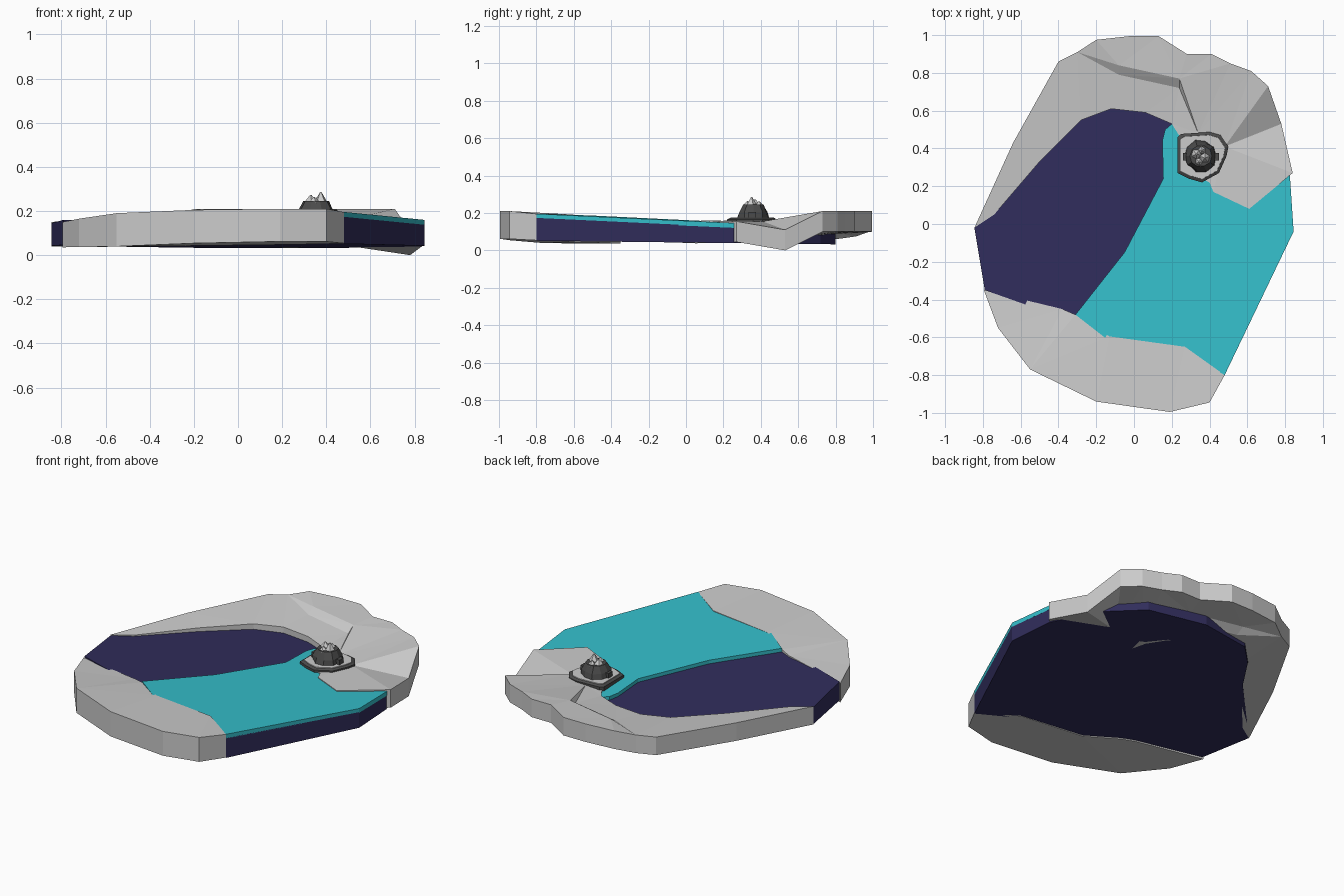
import bpy, bmesh, math, random
from mathutils import Vector
from mathutils.geometry import delaunay_2d_cdt

if "Cube" in bpy.data.objects:
    bpy.data.objects.remove(bpy.data.objects["Cube"])

random.seed(4)


def material(name, rgb):
    m = bpy.data.materials.new(name)
    m.diffuse_color = (*rgb, 1)
    m.use_nodes = True
    m.node_tree.nodes["Principled BSDF"].inputs["Base Color"].default_value = m.diffuse_color
    return m


DEEP = material("deep_blue", (0.03, 0.026, 0.105))
TEAL = material("teal", (0.035, 0.52, 0.60))
DARK = material("dark_rock", (0.07, 0.07, 0.07))


def finish(name, verts, faces, mat=None):
    me = bpy.data.meshes.new(name)
    me.from_pydata(verts, [], faces)
    bm = bmesh.new()
    bm.from_mesh(me)
    bmesh.ops.recalc_face_normals(bm, faces=bm.faces)
    bm.to_mesh(me)
    bm.free()
    ob = bpy.data.objects.new(name, me)
    bpy.context.collection.objects.link(ob)
    if mat:
        me.materials.append(mat)
    return ob


def slab(name, outline, bottom, mat=None, inner=(), creases=()):
    """Faceted slab: outline and inner points are (x, y, top z); bottom(x, y, z) gives the underside."""
    pts = list(outline) + list(inner)
    n = len(outline)
    flat = [Vector(p[:2]) for p in pts]
    out = delaunay_2d_cdt(flat, list(creases), [list(range(n))], 1, 1e-5)
    top = []
    for co, src in zip(out[0], out[3]):
        z = pts[src[0]][2] if src else 0.15
        top.append((co.x, co.y, z))
    low = [(x, y, bottom(x, y, z)) for x, y, z in top]
    k = len(top)
    tris = [tuple(f) for f in out[2]]
    faces = tris + [tuple(i + k for i in reversed(f)) for f in tris]
    used = {(f[i], f[(i + 1) % len(f)]) for f in tris for i in range(len(f))}
    faces += [(a, b, b + k, a + k) for a, b in used if (b, a) not in used]
    return finish(name, top + low, faces, mat)


def loft(name, rings, mat=None):
    """Stack of equal-sided rings, capped at both ends."""
    n = len(rings[0])
    verts = [p for r in rings for p in r]
    faces = [tuple(range(n)), tuple(range((len(rings) - 1) * n, len(rings) * n))]
    for j in range(len(rings) - 1):
        for i in range(n):
            a, b = j * n + i, j * n + (i + 1) % n
            faces.append((a, b, b + n, a + n))
    return finish(name, verts, faces, mat)


# Deep water slab
def sea(x, y):
    return 0.14 - 0.045 * y - 0.005 * x


deep = [(-0.845, -0.02), (-0.79, -0.35), (-0.31, -0.52), (-0.13, -0.62), (0.27, -0.68),
        (0.48, -0.80), (0.845, -0.04), (0.825, 0.25), (0.70, 0.52), (0.50, 0.72),
        (0.15, 0.80), (-0.17, 0.75), (-0.30, 0.62), (-0.44, 0.41)]
slab("deep_water", [(x, y, sea(x, y)) for x, y in deep],
     lambda x, y, z: 0.042 - 0.012 * y, DEEP)

# Shallow water sheet
shallow = [(-0.31, -0.48), (-0.13, -0.62), (0.27, -0.68), (0.48, -0.80), (0.845, -0.04),
           (0.825, 0.26), (0.60, 0.20), (0.42, 0.30), (0.30, 0.42), (0.20, 0.53),
           (0.165, 0.50), (0.15, 0.44), (0.155, 0.24), (-0.05, -0.15)]
slab("shallow_water", [(x, y, sea(x, y) + 0.022) for x, y in shallow],
     lambda x, y, z: sea(x, y) - 0.004, TEAL)

# South shore
south = [(-0.795, -0.35, 0.15), (-0.72, -0.55, 0.165), (-0.55, -0.77, 0.19),
         (-0.20, -0.94, 0.205), (0.19, -0.995, 0.21), (0.40, -0.945, 0.21),
         (0.48, -0.80, 0.195), (0.27, -0.65, 0.194), (-0.13, -0.595, 0.19),
         (-0.31, -0.48, 0.178), (-0.38, -0.45, 0.17)]
slab("south_shore", south, lambda x, y, z: 0.045 + 0.012 * x + max(0, -y - 0.75) * 0.06)

# North shore with a raised terrace and a dip on the east side
north = [(-0.845, -0.02, 0.15), (-0.74, 0.05, 0.148), (-0.50, 0.33, 0.15),
         (-0.28, 0.55, 0.15), (-0.12, 0.61, 0.15), (0.06, 0.59, 0.148), (0.20, 0.53, 0.145),
         (0.27, 0.42, 0.145), (0.30, 0.27, 0.15), (0.40, 0.22, 0.155), (0.42, 0.17, 0.157),
         (0.61, 0.08, 0.16), (0.84, 0.27, 0.155), (0.78, 0.53, 0.11), (0.71, 0.73, 0.21),
         (0.62, 0.81, 0.21), (0.51, 0.85, 0.21), (0.41, 0.90, 0.21), (0.28, 0.90, 0.21),
         (0.13, 0.995, 0.21), (-0.02, 0.995, 0.21), (-0.20, 0.975, 0.208),
         (-0.30, 0.91, 0.185), (-0.40, 0.86, 0.18), (-0.64, 0.43, 0.167)]
N = len(north)
ridge = [(-0.08, 0.84, 0.198), (0.24, 0.77, 0.198), (0.34, 0.48, 0.155),
         (-0.08, 0.79, 0.168), (0.24, 0.72, 0.165), (0.48, 0.41, 0.155)]
slab("north_shore", north, lambda x, y, z: z - 0.11, None, ridge,
     [(22, N), (N, N + 1), (N + 1, N + 2), (22, N + 3), (N + 3, N + 4), (N + 4, N + 2),
      (N + 2, N + 5), (N + 5, 13), (N + 5, 14), (N + 5, 12)])

# Islet base: dark rim around a pale top
base = [(0.23, 0.46), (0.25, 0.477), (0.40, 0.487), (0.46, 0.47), (0.50, 0.41),
        (0.49, 0.36), (0.45, 0.27), (0.36, 0.22), (0.29, 0.24), (0.23, 0.27)]


def base_ring(s, z):
    return [(0.36 + (x - 0.36) * s, 0.36 + (y - 0.36) * s, z) for x, y in base]


loft("islet_rim", [base_ring(1.0, 0.13), base_ring(1.0, 0.165), base_ring(0.9, 0.172)], DARK)
loft("islet_top", [base_ring(0.89, 0.16), base_ring(0.87, 0.176)])


# Rock mound and its side ledge
def rough_ring(rx, ry, z, n=10):
    return [(0.353 + rx * random.uniform(0.9, 1.08) * math.cos(i * math.tau / n),
             0.36 + ry * random.uniform(0.9, 1.08) * math.sin(i * math.tau / n), z)
            for i in range(n)]


loft("rock_mound", [rough_ring(0.088, 0.088, 0.165), rough_ring(0.08, 0.078, 0.205),
                    rough_ring(0.06, 0.06, 0.245)], DARK)
loft("rock_ledge", [[(x, y, z) for x, y in ((0.26, 0.335), (0.45, 0.335), (0.45, 0.375), (0.26, 0.375))]
                    for z in (0.17, 0.205)], DARK)

# Pale crags on the summit
for i, (x, y, r, h) in enumerate([(0.375, 0.35, 0.034, 0.285), (0.33, 0.37, 0.036, 0.272),
                                  (0.36, 0.39, 0.03, 0.262), (0.345, 0.33, 0.03, 0.263)]):
    bpy.ops.mesh.primitive_cone_add(vertices=5, radius1=r, radius2=0.004, depth=h - 0.235,
                                    location=(x, y, (h + 0.235) / 2), rotation=(0, 0, i * 0.7))
    bpy.context.object.name = f"crag_{i + 1}"
